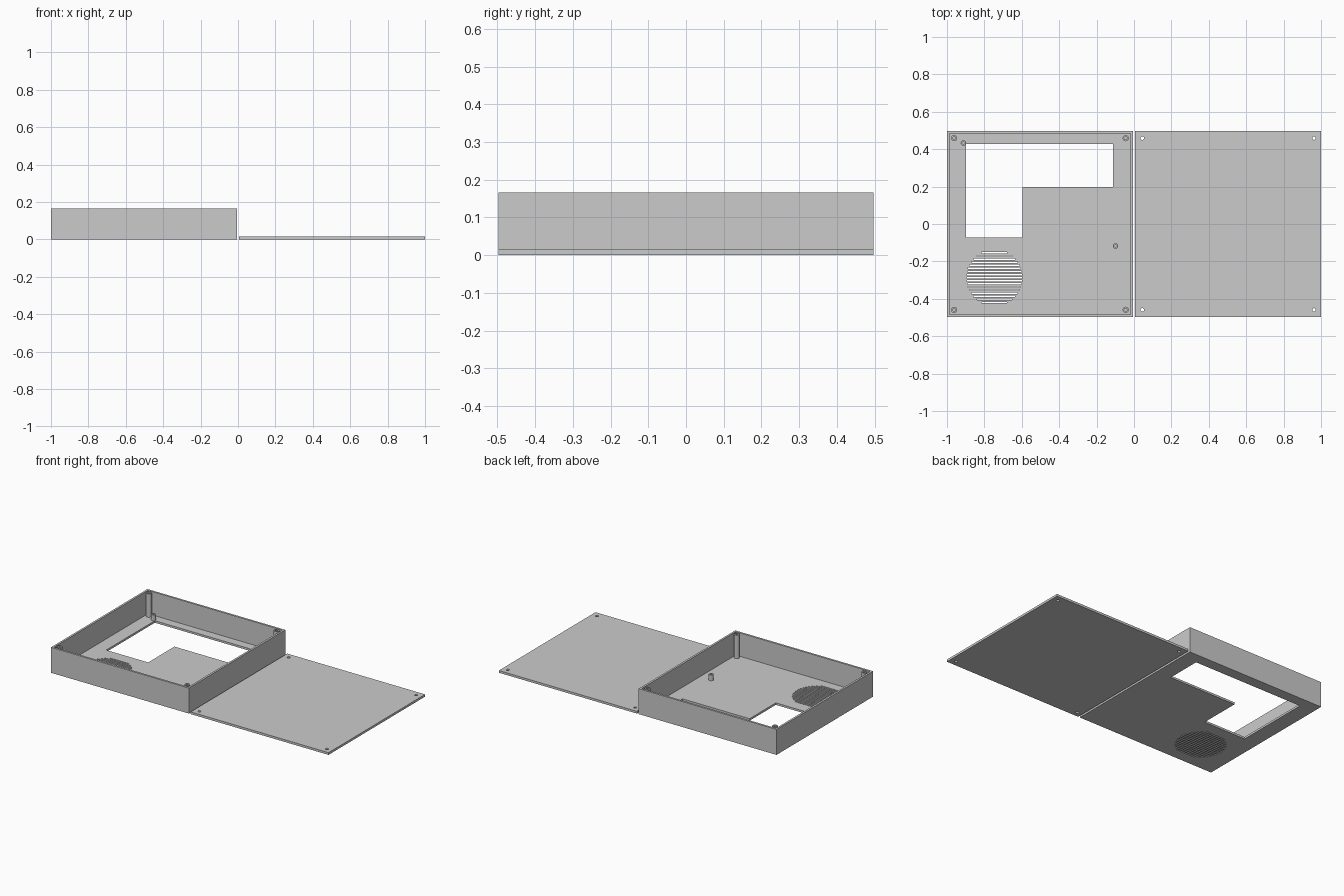
import bpy, bmesh, math

if "Cube" in bpy.data.objects:
    bpy.data.objects.remove(bpy.data.objects["Cube"])

MM = 1 / 151            # the whole layout is 302 mm wide = 2 units
SIDE, HIGH, WALL, LID = 150 * MM, 25 * MM, 2 * MM, 2.2 * MM
HALF = SIDE / 2
CX = 1 - HALF           # box centre is -CX, lid centre is +CX
INSET = 5.7 * MM        # screw distance from the outer edges

grey = bpy.data.materials.new("plain grey")
grey.diffuse_color = (0.6, 0.6, 0.6, 1)
grey.use_nodes = True
grey.node_tree.nodes["Principled BSDF"].inputs["Base Color"].default_value = grey.diffuse_color


def rect(x0, y0, x1, y1):
    return [(x0, y0), (x1, y0), (x1, y1), (x0, y1)]


def circle(x, y, r, n=32):
    return [(x + r * math.cos(math.tau * i / n), y + r * math.sin(math.tau * i / n))
            for i in range(n)]


def prism(name, loops, z0, z1):
    """Extrude flat outlines; an outline within another becomes a hole."""
    cu = bpy.data.curves.new(name, 'CURVE')
    cu.dimensions, cu.fill_mode = '2D', 'BOTH'
    cu.extrude = (z1 - z0) / 2
    for pts in loops:
        s = cu.splines.new('POLY')
        s.points.add(len(pts) - 1)
        for p, (x, y) in zip(s.points, pts):
            p.co = (x, y, 0, 1)
        s.use_cyclic_u = True
    tmp = bpy.data.objects.new(name, cu)
    bpy.context.collection.objects.link(tmp)
    dg = bpy.context.evaluated_depsgraph_get()
    me = bpy.data.meshes.new_from_object(tmp.evaluated_get(dg))
    bpy.data.objects.remove(tmp)
    bm = bmesh.new()
    bm.from_mesh(me)
    bmesh.ops.translate(bm, vec=(0, 0, (z0 + z1) / 2), verts=bm.verts)
    bmesh.ops.remove_doubles(bm, verts=bm.verts, dist=1e-5)
    bmesh.ops.recalc_face_normals(bm, faces=bm.faces)
    for f in bm.faces:
        f.smooth = False
    bm.to_mesh(me)
    bm.free()
    me.materials.clear()
    me.materials.append(grey)
    ob = bpy.data.objects.new(name, me)
    bpy.context.collection.objects.link(ob)
    return ob


def cut(ob, cutter):
    m = ob.modifiers.new("cut", 'BOOLEAN')
    m.operation, m.solver, m.object = 'DIFFERENCE', 'EXACT', cutter
    dg = bpy.context.evaluated_depsgraph_get()
    me = bpy.data.meshes.new_from_object(ob.evaluated_get(dg))
    ob.modifiers.clear()
    ob.data = me
    bpy.data.objects.remove(cutter)


# open box with its display window cut through the floor
box = prism("open_box", [rect(-CX - HALF, -HALF, -CX + HALF, HALF)], 0, HIGH)
inner = HALF - WALL
cut(box, prism("cavity", [rect(-CX - inner, -inner, -CX + inner, inner)], WALL, 0.3))
cut(box, prism("window", [[(-0.898, 0.427), (-0.898, -0.073), (-0.596, -0.073),
                           (-0.596, 0.197), (-0.112, 0.197), (-0.112, 0.427)]], -0.1, 0.1))

# speaker grille: slots whose ends follow a circle
GX, GY, GR, PITCH, SLOT = -0.746, -0.287, 0.149, 2.5 * MM, 1.1 * MM
slots = []
for i in range(-8, 9):
    y = i * PITCH
    w = math.sqrt(GR ** 2 - y ** 2)
    slots.append(rect(GX - w, GY + y - SLOT / 2, GX + w, GY + y + SLOT / 2))
cut(box, prism("grille_slots", slots, -0.1, 0.1))

# lid and box corner posts share the same screw pattern
s = HALF - INSET
corners = [(a * s, b * s) for a in (-1, 1) for b in (-1, 1)]
prism("lid", [rect(CX - HALF, -HALF, CX + HALF, HALF)]
      + [circle(CX + x, y, 1.4 * MM) for x, y in corners], 0, LID)
for x, y in corners:
    prism("corner_post", [circle(x - CX, y, 2.5 * MM), circle(x - CX, y, 1.25 * MM)],
          WALL, HIGH)

# short board standoffs
for x, y in ((-0.912, 0.433), (-0.099, -0.118)):
    prism("standoff", [circle(x, y, 2.2 * MM), circle(x, y, 1.1 * MM)], WALL, 7.5 * MM)
